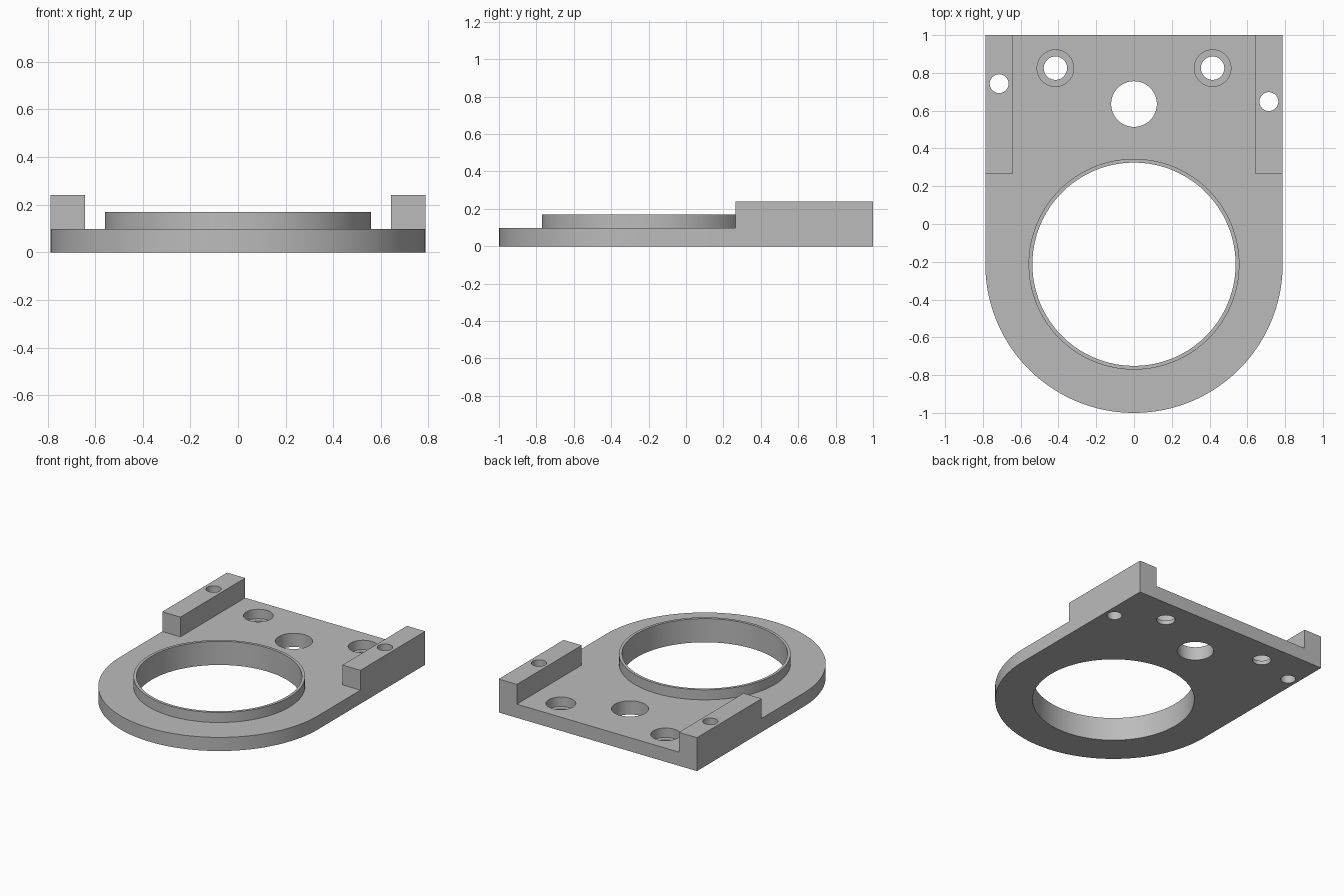
import bpy
import bmesh
import math

default = bpy.data.objects.get("Cube")
if default:
    bpy.data.objects.remove(default, do_unlink=True)

HALF_W = 0.787        # half width, also the radius of the rounded front
RING_Y = HALF_W - 1   # centre of the rounded front and of the big bore
PLATE_H, COLLAR_H, RAIL_H = 0.098, 0.17, 0.24
SEGMENTS = 128

grey = bpy.data.materials.new("plain grey")
grey.use_nodes = True
colour = (0.5, 0.5, 0.5, 1)
grey.diffuse_color = colour
grey.node_tree.nodes["Principled BSDF"].inputs["Base Color"].default_value = colour


def prism(name, outline, z0, z1):
    """Extrude a closed xy outline from z0 up to z1."""
    bm = bmesh.new()
    base = bm.faces.new([bm.verts.new((x, y, z0)) for x, y in outline])
    top = bmesh.ops.extrude_face_region(bm, geom=[base])["geom"]
    bmesh.ops.translate(bm, vec=(0, 0, z1 - z0),
                        verts=[v for v in top if isinstance(v, bmesh.types.BMVert)])
    bmesh.ops.recalc_face_normals(bm, faces=bm.faces)
    mesh = bpy.data.meshes.new(name)
    bm.to_mesh(mesh)
    bm.free()
    mesh.materials.append(grey)
    obj = bpy.data.objects.new(name, mesh)
    bpy.context.collection.objects.link(obj)
    return obj


def arc(x, y, r, start=0.0, sweep=2 * math.pi, n=SEGMENTS, closed=True):
    steps = n if closed else n + 1
    return [(x + r * math.cos(start + sweep * i / n),
             y + r * math.sin(start + sweep * i / n)) for i in range(steps)]


def combine(target, tool, operation):
    """Apply a boolean and discard the tool."""
    mod = target.modifiers.new(operation.title(), "BOOLEAN")
    mod.operation = operation
    mod.solver = "EXACT"
    mod.object = tool
    bpy.context.view_layer.objects.active = target
    bpy.ops.object.modifier_apply(modifier=mod.name)
    bpy.data.objects.remove(tool, do_unlink=True)


def drill(target, x, y, r, z0=-0.1, n=SEGMENTS):
    combine(target, prism("drill_cutter", arc(x, y, r, n=n), z0, 0.5), "DIFFERENCE")


# Base plate: square back, half-round front
outline = arc(0, RING_Y, HALF_W, math.pi, math.pi, closed=False)
plate = prism("mounting_plate", outline + [(HALF_W, 1), (-HALF_W, 1)], 0, PLATE_H)

# Raised collar around the main bore
combine(plate, prism("collar", arc(0, RING_Y, 0.558), 0.03, COLLAR_H), "UNION")

# Side rails along the back half
for side in (-1, 1):
    inner, outer = side * 0.643, side * HALF_W
    rail = prism("side_rail", [(inner, 0.265), (outer, 0.265), (outer, 1), (inner, 1)],
                 0, RAIL_H)
    combine(plate, rail, "UNION")

# Main bore and small centre hole
drill(plate, 0, RING_Y, 0.538)
drill(plate, 0, 0.635, 0.121, n=64)

# Counterbored screw holes
for side in (-1, 1):
    drill(plate, side * 0.416, 0.825, 0.097, z0=0.03, n=64)
    drill(plate, side * 0.416, 0.825, 0.062, n=64)

# Staggered rail holes
drill(plate, -0.714, 0.743, 0.05, n=48)
drill(plate, 0.714, 0.648, 0.05, n=48)

# Smooth round walls, crisp edges
bpy.ops.object.select_all(action="DESELECT")
plate.select_set(True)
bpy.context.view_layer.objects.active = plate
bpy.ops.object.shade_smooth_by_angle(angle=math.radians(30))
